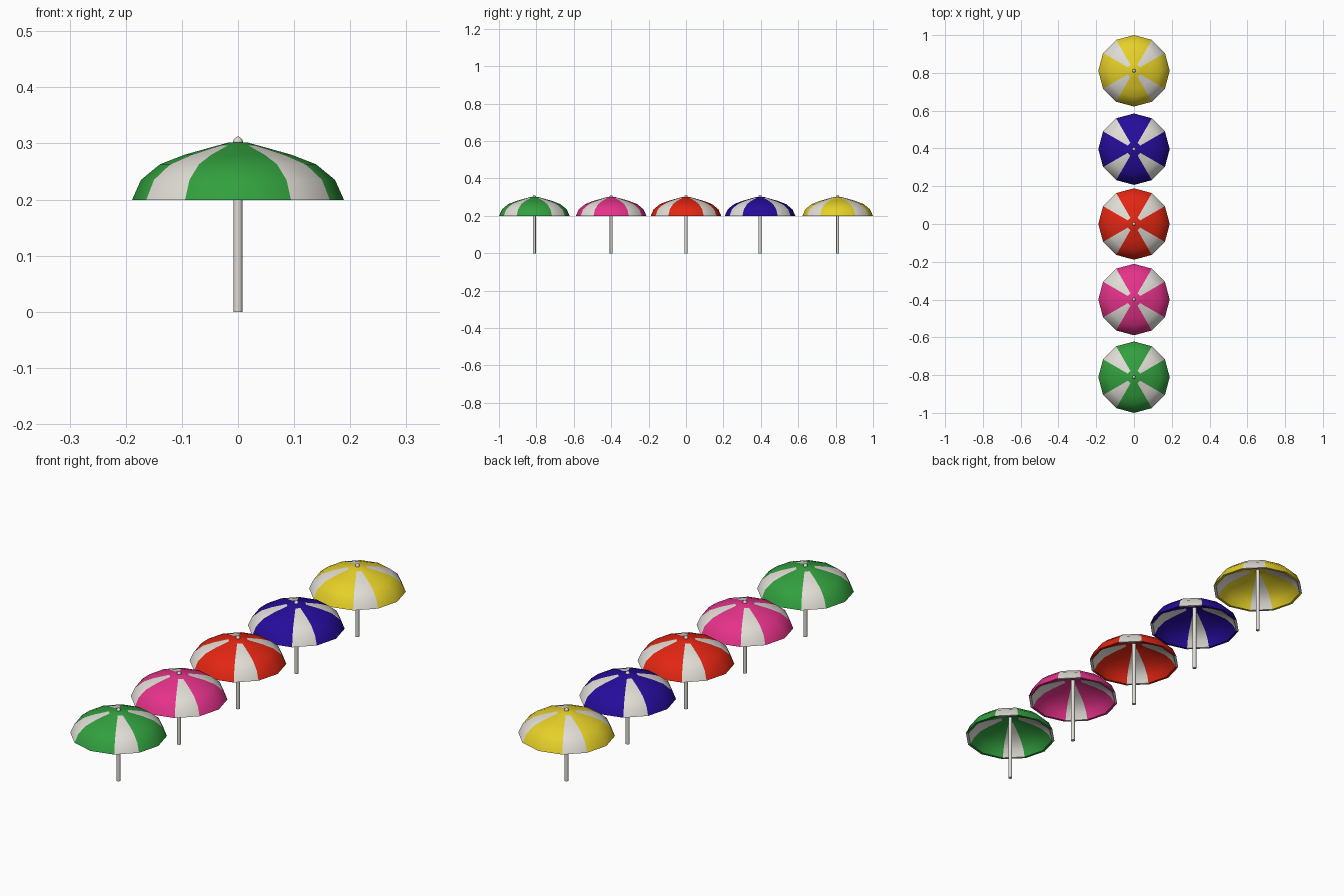
import bpy, bmesh, math

if "Cube" in bpy.data.objects:
    bpy.data.objects.remove(bpy.data.objects["Cube"])

SIDES = 12


def material(name, rgb):
    m = bpy.data.materials.new(name)
    m.diffuse_color = (*rgb, 1)
    m.use_nodes = True
    m.node_tree.nodes["Principled BSDF"].inputs["Base Color"].default_value = m.diffuse_color
    return m


WHITE = material("off_white", (0.753, 0.723, 0.672))

# name, colour, position along y
UMBRELLAS = [
    ("green", (0.032, 0.352, 0.048), -0.811),
    ("pink", (0.79, 0.032, 0.254), -0.40),
    ("red", (0.77, 0.019, 0.006), 0.0),
    ("blue", (0.019, 0.0037, 0.328), 0.396),
    ("yellow", (0.79, 0.63, 0.021), 0.811),
]

# Canopy section (radius, z): outside from apex to rim, then inside back up
CANOPY = [(0, 0.302), (0.016, 0.302), (0.038, 0.296), (0.095, 0.280),
          (0.139, 0.263), (0.173, 0.235), (0.189, 0.199),
          (0.178, 0.199), (0.163, 0.228), (0.132, 0.254),
          (0.091, 0.270), (0.036, 0.287), (0, 0.292)]
# Pole section with the finial on top
POLE = [(0, 0), (0.008, 0), (0.008, 0.294), (0, 0.294)]
FINIAL = [(0, 0.297), (0.006, 0.297), (0.009, 0.302), (0.008, 0.307),
          (0.004, 0.311), (0, 0.313)]


def lathe(name, profile, sides, y, mats, rule=None, angle=40):
    """Revolve a profile about the vertical axis; rule picks face materials."""
    bm = bmesh.new()
    rings = []
    for r, z in profile:
        n = sides if r > 0 else 1
        rings.append([bm.verts.new((r * math.cos(2 * math.pi * i / sides),
                                    r * math.sin(2 * math.pi * i / sides), z))
                      for i in range(n)])
    for a, b in zip(rings, rings[1:]):
        for i in range(sides):
            j = (i + 1) % sides
            loop = [a[i % len(a)], a[j % len(a)], b[j % len(b)], b[i % len(b)]]
            bm.faces.new(list(dict.fromkeys(loop)))
    bmesh.ops.recalc_face_normals(bm, faces=bm.faces)
    for f in bm.faces:
        if rule:
            f.material_index = rule(f.calc_center_median())
    me = bpy.data.meshes.new(name)
    bm.to_mesh(me)
    bm.free()
    for m in mats:
        me.materials.append(m)
    ob = bpy.data.objects.new(name, me)
    ob.location.y = y
    bpy.context.collection.objects.link(ob)
    bpy.ops.object.select_all(action='DESELECT')
    ob.select_set(True)
    bpy.context.view_layer.objects.active = ob
    bpy.ops.object.shade_smooth_by_angle(angle=math.radians(angle))
    return ob


def stripe(c):
    """White panels on the four diagonals, outside the coloured cap."""
    if math.hypot(c.x, c.y) < 0.034:
        return 0
    a = math.degrees(math.atan2(c.y, c.x)) % 90
    return 1 if 30 < a < 60 else 0


for name, rgb, y in UMBRELLAS:
    lathe(name + "_canopy", CANOPY, SIDES, y, [material(name, rgb), WHITE], stripe)
    lathe(name + "_pole", POLE, 12, y, [WHITE])
    lathe(name + "_finial", FINIAL, 10, y, [WHITE], angle=60)
